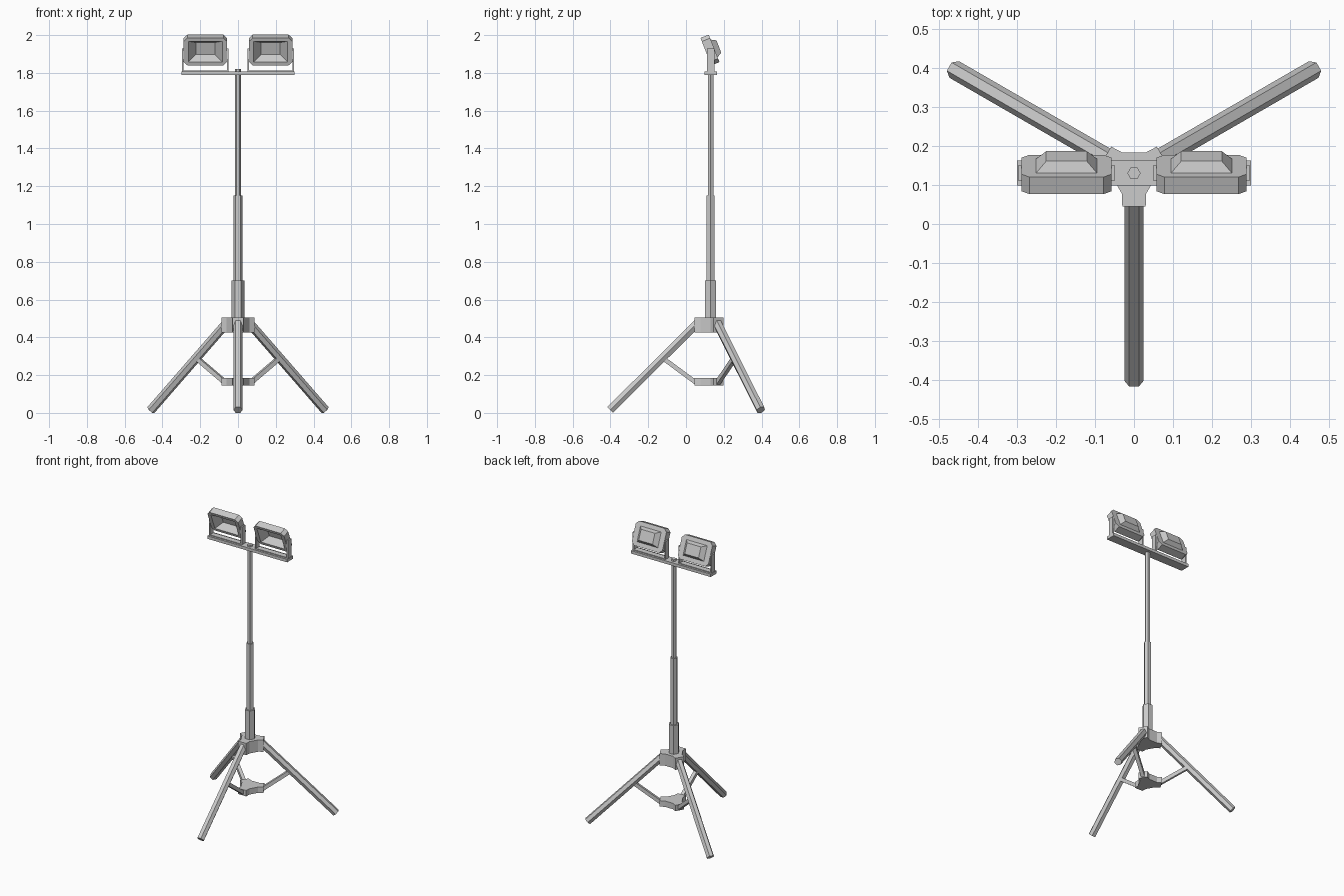
import bpy, bmesh
from math import sin, cos, pi, radians
from mathutils import Vector, Matrix

if "Cube" in bpy.data.objects:
    bpy.data.objects.remove(bpy.data.objects["Cube"])

CY = 0.13                      # mast axis position along y
UP = Vector((0, 0, 1))
ARMS = {"front": -pi / 2, "right": pi / 6, "left": 5 * pi / 6}


def loft(name, rings):
    """Skin closed rings of equal point count and cap both ends."""
    bm = bmesh.new()
    vs = [[bm.verts.new(p) for p in ring] for ring in rings]
    n = len(vs[0])
    for a, b in zip(vs, vs[1:]):
        for i in range(n):
            j = (i + 1) % n
            bm.faces.new((a[i], a[j], b[j], b[i]))
    bm.faces.new(vs[0][::-1])
    bm.faces.new(vs[-1])
    bmesh.ops.remove_doubles(bm, verts=bm.verts[:], dist=1e-5)
    bmesh.ops.recalc_face_normals(bm, faces=bm.faces[:])
    me = bpy.data.meshes.new(name)
    bm.to_mesh(me)
    bm.free()
    ob = bpy.data.objects.new(name, me)
    bpy.context.collection.objects.link(ob)
    return ob


def tube(name, a, b, side, n, r, start=0.0):
    """Straight n-sided bar from a to b, first corner along side."""
    a, b = Vector(a), Vector(b)
    other = (b - a).normalized().cross(side)
    ring = [side * (r * cos(start + 2 * pi * i / n)) + other * (r * sin(start + 2 * pi * i / n))
            for i in range(n)]
    return loft(name, [[a + p for p in ring], [b + p for p in ring]])


def box(name, x0, x1, y0, y1, z0, z1):
    return loft(name, [[(x0, y0, z), (x1, y0, z), (x1, y1, z), (x0, y1, z)] for z in (z0, z1)])


def hub(name, z0, z1):
    """Three-armed plate."""
    pts = []
    for k in ("right", "left", "front"):
        c, s = cos(ARMS[k]), sin(ARMS[k])
        for u, v in ((0.0525, -0.031), (0.085, -0.03), (0.085, 0.03), (0.0525, 0.031)):
            pts.append((u * c - v * s, CY + u * s + v * c))
    return loft(name, [[(x, y, z) for x, y in pts] for z in (z0, z1)])


# Telescopic mast
X = Vector((1, 0, 0))
for name, z0, z1, r in (("mast_lower", 0.43, 0.70, 0.034), ("mast_middle", 0.69, 1.15, 0.024),
                        ("mast_upper", 1.14, 1.82, 0.017)):
    tube(name, (0, CY, z0), (0, CY, z1), X, 6, r)

# Tripod hubs, legs and braces
hub("upper_hub", 0.425, 0.505)
hub("lower_hub", 0.145, 0.185)
for key, ang in ARMS.items():
    out = Vector((cos(ang), sin(ang), 0))
    side = UP.cross(out)
    at = lambda r, z: Vector((0, CY, z)) + out * r
    tube(key + "_leg", at(0.07, 0.475), at(0.532, 0.0155), side, 6, 0.0245)
    tube(key + "_brace", at(0.07, 0.155), at(0.25, 0.288), side, 4, 0.0165, pi / 4)

# Crossbar
box("crossbar", -0.3, 0.3, 0.099, 0.163, 1.788, 1.808)


def octagon(hw, hh, c, d):
    """Chamfered rectangle at local depth d (c = 0 gives a plain rectangle)."""
    return [(x, d, z) for x, z in ((hw, -hh + c), (hw, hh - c), (hw - c, hh), (-hw + c, hh),
                                   (-hw, hh - c), (-hw, -hh + c), (-hw + c, -hh), (hw - c, -hh))]


# Floodlights: recess floor, opening, rim, body back, rear housing
for key, s in (("left", -1), ("right", 1)):
    cx = 0.173 * s
    lamp = loft(key + "_floodlight", [
        octagon(0.05, 0.034, 0, 0.022), octagon(0.09, 0.059, 0, -0.0235),
        octagon(0.115, 0.078, 0.02, -0.0235), octagon(0.115, 0.078, 0.02, 0.0235),
        octagon(0.078, 0.05, 0, 0.0235), octagon(0.052, 0.035, 0, 0.0505)])
    lamp.matrix_world = Matrix.Translation((cx, 0.127, 1.921)) @ Matrix.Rotation(radians(21.5), 4, 'X')
    # U bracket
    prof = [(-0.124, 1.806), (0.124, 1.806), (0.124, 1.93), (0.115, 1.93),
            (0.115, 1.813), (-0.115, 1.813), (-0.115, 1.93), (-0.124, 1.93)]
    loft(key + "_bracket", [[(cx + x, y, z) for x, z in prof] for y in (0.112, 0.15)])
